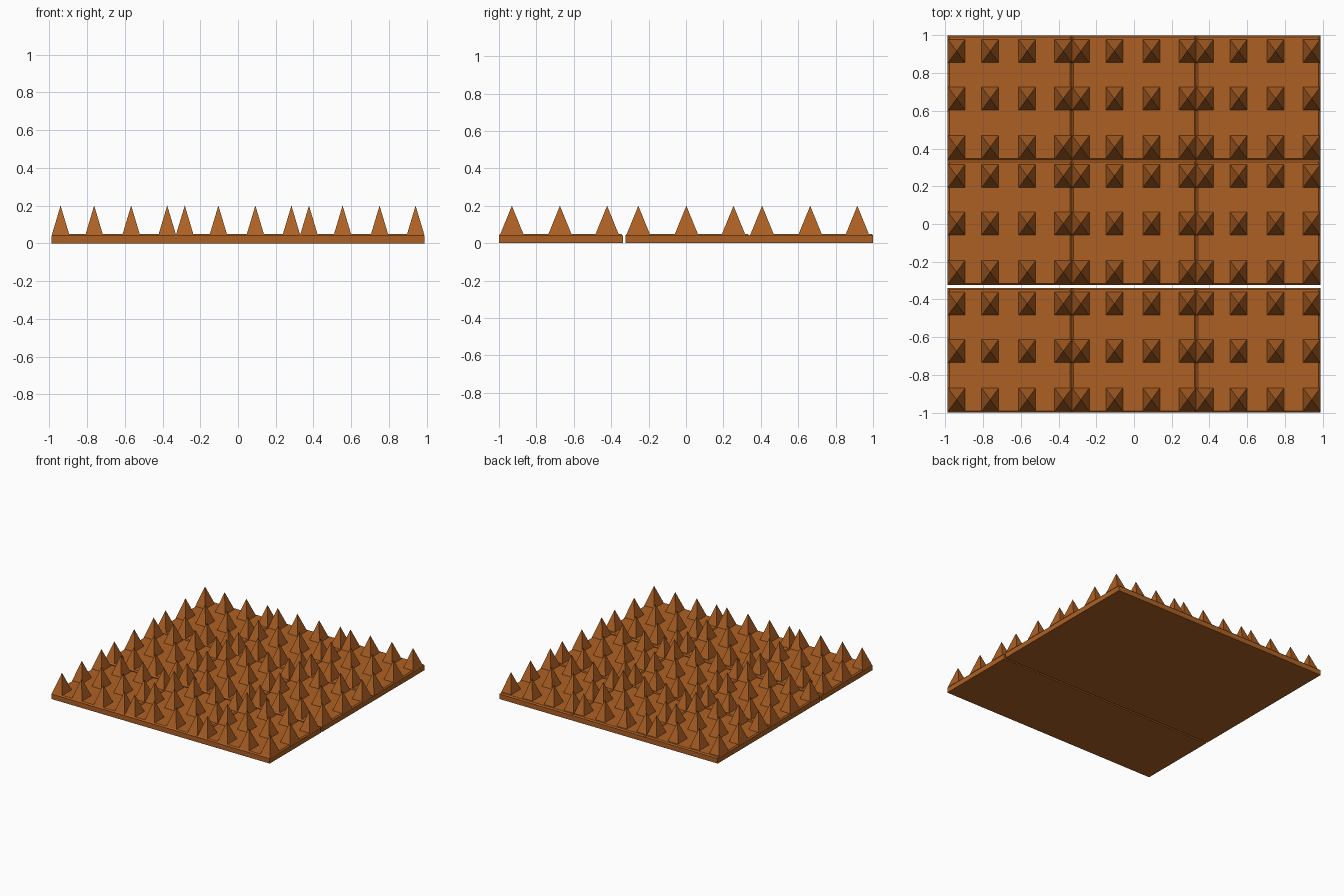
import bpy
import bmesh
import math
from mathutils import Matrix

cube = bpy.data.objects.get("Cube")
if cube:
    bpy.data.objects.remove(cube, do_unlink=True)

# Tile size, bevel and spike size
TILE = (0.658, 0.662, 0.05)
BEVEL = 0.009
SPIKE_HALF = (0.047, 0.064)
SPIKE_BASE, SPIKE_TOP = 0.043, 0.2

# Tile centres and spike positions within a tile
COLUMNS = (-0.658, 0, 0.658)
ROWS = (-0.669, 0.007, 0.669)
SPIKE_X = (-0.282, -0.104, 0.092, 0.283)
SPIKE_Y = (-0.262, -0.005, 0.247)

brown = bpy.data.materials.new("rust brown")
brown.use_nodes = True
colour = (0.42, 0.118, 0.017, 1)
brown.diffuse_color = colour
brown.node_tree.nodes["Principled BSDF"].inputs["Base Color"].default_value = colour


def make_mesh(name, bm):
    mesh = bpy.data.meshes.new(name)
    bm.to_mesh(mesh)
    bm.free()
    mesh.materials.append(brown)
    return mesh


def place(name, mesh, x, y):
    obj = bpy.data.objects.new(name, mesh)
    obj.location = (x, y, 0)
    bpy.context.collection.objects.link(obj)


# Slab with its top rim bevelled
bm = bmesh.new()
bmesh.ops.create_cube(bm, size=1)
bmesh.ops.scale(bm, vec=TILE, verts=bm.verts)
bmesh.ops.translate(bm, vec=(0, 0, TILE[2] / 2), verts=bm.verts)
rim = [e for e in bm.edges if all(v.co.z > TILE[2] / 2 for v in e.verts)]
bmesh.ops.bevel(bm, geom=rim, offset=BEVEL, segments=1, affect='EDGES')
slab_mesh = make_mesh("slab", bm)

# Four-sided spikes, three rows of four
bm = bmesh.new()
height = SPIKE_TOP - SPIKE_BASE
for x in SPIKE_X:
    for y in SPIKE_Y:
        matrix = (Matrix.Translation((x, y, SPIKE_BASE + height / 2))
                  @ Matrix.Diagonal((*SPIKE_HALF, 1, 1))
                  @ Matrix.Rotation(math.pi / 4, 4, 'Z'))
        bmesh.ops.create_cone(bm, cap_ends=True, segments=4, radius1=math.sqrt(2),
                              radius2=0, depth=height, matrix=matrix)
spikes_mesh = make_mesh("spikes", bm)

# Three by three grid of tiles
for i, x in enumerate(COLUMNS, 1):
    for j, y in enumerate(ROWS, 1):
        place(f"slab_{i}_{j}", slab_mesh, x, y)
        place(f"spikes_{i}_{j}", spikes_mesh, x, y)
